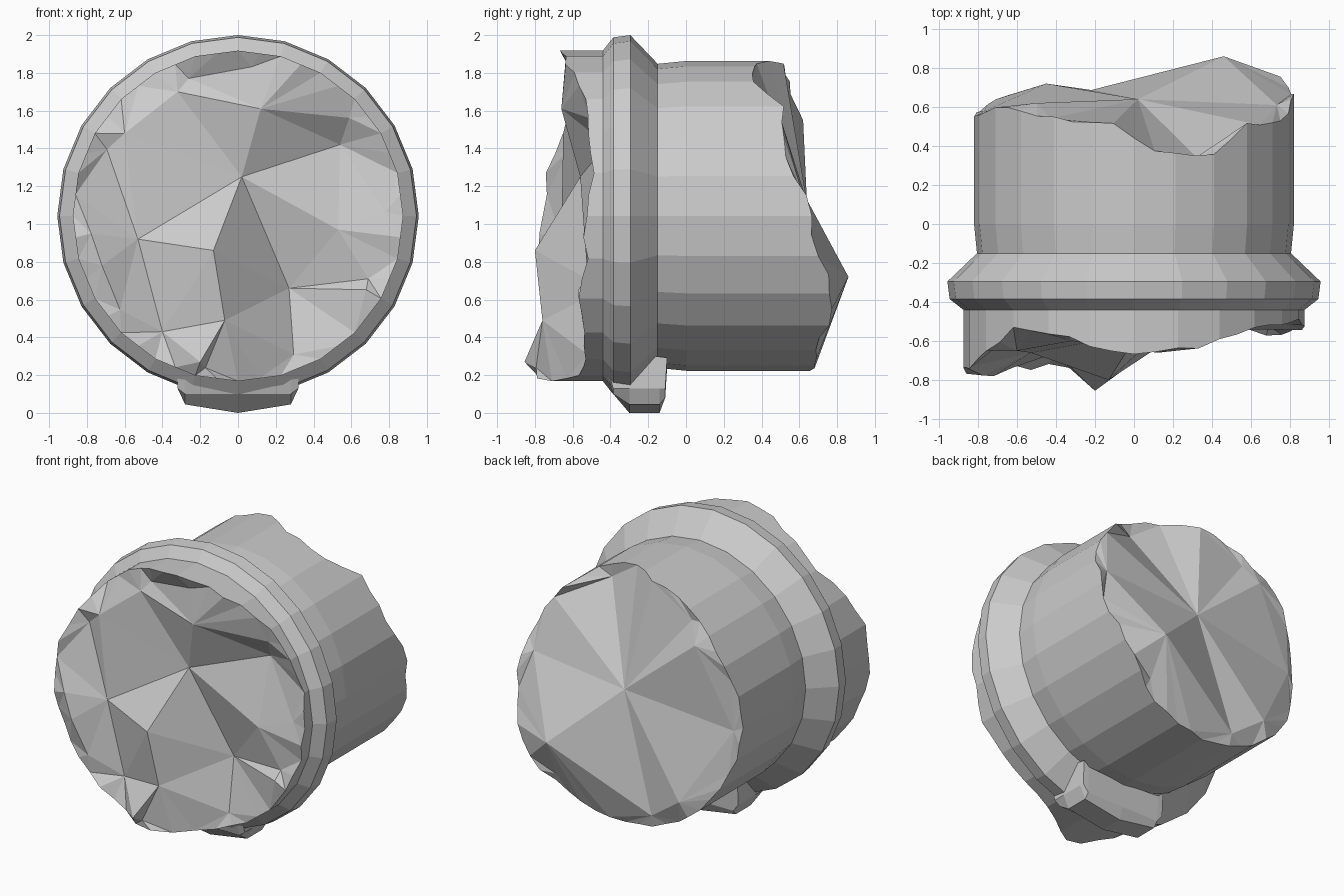
import bpy, bmesh, math, random
from mathutils import Vector
from mathutils.geometry import delaunay_2d_cdt

if "Cube" in bpy.data.objects:
    bpy.data.objects.remove(bpy.data.objects["Cube"])

random.seed(4)
SIDES, N, CZ = 24, 48, 1.043      # 24 flat sides, each split once so the breaks can be jagged


def point(i, r, y):
    a = 2 * math.pi * i / N
    if i % 2:
        r *= math.cos(math.pi / SIDES)
    return Vector((r * math.cos(a), y, CZ + r * math.sin(a)))


def lookup(keys, deg):
    ks = keys + [(keys[0][0] + 360, keys[0][1])]
    for (a0, v0), (a1, v1) in zip(ks, ks[1:]):
        if a0 <= deg <= a1:
            return v0 + (v1 - v0) * (deg - a0) / (a1 - a0)


def finish(name, bm):
    bmesh.ops.recalc_face_normals(bm, faces=bm.faces)
    me = bpy.data.meshes.new(name)
    bm.to_mesh(me)
    bm.free()
    ob = bpy.data.objects.new(name, me)
    bpy.context.collection.objects.link(ob)
    return ob


def bridge(bm, a, b):
    n = len(a)
    for i in range(n):
        bm.faces.new((a[i], a[(i + 1) % n], b[(i + 1) % n], b[i]))


def cap(bm, rim, inner):
    # Faceted fracture surface spanning the rim through a few interior points
    verts = rim + [bm.verts.new((x, y, z)) for x, z, y in inner]
    flat = [Vector((v.co.x, v.co.z)) for v in verts]
    out = delaunay_2d_cdt(flat, [], [list(range(len(rim)))], 1, 1e-5)
    for f in out[2]:
        ids = [out[3][k][0] for k in f]
        if len(set(ids)) == len(ids):
            bm.faces.new([verts[k] for k in ids])


def chips(keys, r, sign, step):
    # Small chipped facets just inside the rim
    res = []
    for d in range(7, 360, step):
        a = math.radians(d + random.uniform(-6, 6))
        q = r * random.uniform(.88, .94)
        y = lookup(keys, d) + sign * random.uniform(-.03, .03)
        res.append((q * math.cos(a), CZ + q * math.sin(a), y))
    return res


# Depth of the broken rims by angle, counter-clockwise from +x in the front view
front = [(0, -.51), (15, -.48), (35, -.5), (50, -.57), (70, -.63), (90, -.65), (110, -.6),
         (135, -.54), (150, -.64), (165, -.75), (180, -.75), (200, -.74), (225, -.72),
         (245, -.74), (258, -.8), (268, -.75), (280, -.6), (300, -.53), (330, -.55), (345, -.53)]
back = [(0, .68), (10, .62), (20, .53), (40, .51), (47, .5), (60, .36), (80, .36), (87, .42),
        (100, .53), (115, .52), (140, .61), (160, .57), (180, .56), (200, .6), (230, .68),
        (260, .65), (290, .68), (305, .7), (320, .79), (338, .74), (350, .68)]
# Interior fracture points (x, z, y)
front_in = [(.02, 1.25, -.56), (-.53, .92, -.66), (-.13, .86, -.8), (.27, .66, -.43),
            (.53, .97, -.54), (.54, 1.42, -.42), (.12, 1.61, -.66), (-.32, 1.7, -.6),
            (-.6, 1.48, -.65), (-.07, .49, -.76), (-.4, .43, -.66), (.69, .71, -.52),
            (-.2, .27, -.855), (-.72, .78, -.78)]
back_in = [(.46, .72, .86), (.02, 1.12, .64), (-.45, .5, .72), (-.5, 1.55, .62)]

# Broken barrel with raised collar: lathe profile (y, radius) closed by two fractures
bm = bmesh.new()
profile = [(-.44, .875), (-.385, .945), (-.295, .957), (-.15, .805), (0, .82)]
deg = [360 * i / N for i in range(N)]
rings = [[bm.verts.new(point(i, .875, lookup(front, deg[i]) + random.uniform(-.025, .02)))
          for i in range(N)]]
for y, r in profile:
    rings.append([bm.verts.new(point(i, r, y)) for i in range(N)])
rings.append([bm.verts.new(point(i, .82, lookup(back, deg[i]) + random.uniform(-.015, .015)))
              for i in range(N)])
for a, b in zip(rings, rings[1:]):
    bridge(bm, a, b)
cap(bm, rings[0], front_in + chips(front, .875, -1, 36))
cap(bm, rings[-1], back_in + chips(back, .82, 1, 60))
finish("broken_barrel", bm)

# Lug under the collar: cross-section (y, z) lofted along x
bm = bmesh.new()
section = [(-.42, .2), (-.385, .1), (-.3, 0), (-.14, 0), (-.11, .08), (-.1, .24), (-.25, .26)]
loops = []
for x, lift in [(-.32, .13), (-.28, .045), (0, 0), (.28, .045), (.32, .13)]:
    loops.append([bm.verts.new((x, y, max(z, lift) if z < .15 else z + lift * .4))
                  for y, z in section])
for a, b in zip(loops, loops[1:]):
    bridge(bm, a, b)
bm.faces.new(loops[0])
bm.faces.new(loops[-1])
finish("bottom_lug", bm)
